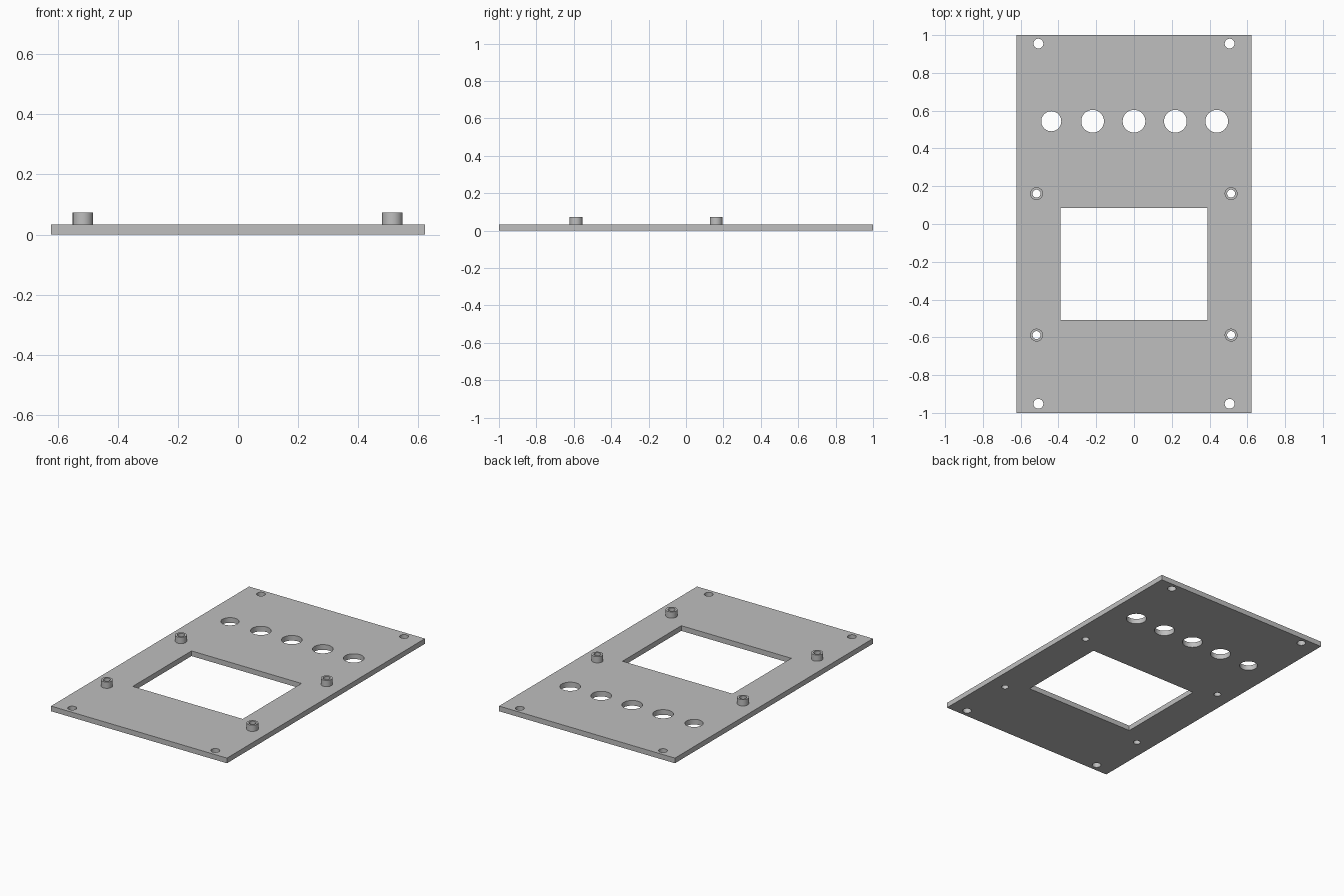
import bpy
import bmesh
from mathutils import Matrix, Vector

cube = bpy.data.objects.get("Cube")
if cube:
    bpy.data.objects.remove(cube, do_unlink=True)

THICK = 0.033
TOP = 0.073
HALF_WIDTH = 0.622

grey = bpy.data.materials.new("light grey plastic")
grey.use_nodes = True
colour = (0.52, 0.52, 0.52, 1)
grey.diffuse_color = colour
grey.node_tree.nodes["Principled BSDF"].inputs["Base Color"].default_value = colour


def add_box(bm, x0, x1, y0, y1, z0, z1):
    size = Matrix.Diagonal((x1 - x0, y1 - y0, z1 - z0, 1))
    centre = Vector(((x0 + x1) / 2, (y0 + y1) / 2, (z0 + z1) / 2))
    bmesh.ops.create_cube(bm, size=1, matrix=Matrix.Translation(centre) @ size)


def add_cylinder(bm, x, y, radius, z0, z1):
    bmesh.ops.create_cone(bm, cap_ends=True, segments=48, radius1=radius,
                          radius2=radius, depth=z1 - z0,
                          matrix=Matrix.Translation((x, y, (z0 + z1) / 2)))


def make_object(name, bm):
    mesh = bpy.data.meshes.new(name)
    bm.to_mesh(mesh)
    bm.free()
    mesh.materials.append(grey)
    obj = bpy.data.objects.new(name, mesh)
    bpy.context.collection.objects.link(obj)
    return obj


def cut_and_smooth(obj, cutter):
    bpy.ops.object.select_all(action="DESELECT")
    obj.select_set(True)
    bpy.context.view_layer.objects.active = obj
    mod = obj.modifiers.new("openings", "BOOLEAN")
    mod.operation = "DIFFERENCE"
    mod.solver = "EXACT"
    mod.object = cutter
    bpy.ops.object.modifier_apply(modifier=mod.name)
    bpy.ops.object.shade_smooth_by_angle()


# Hole layout
standoffs = [(x, y) for x in (-0.516, 0.514) for y in (-0.588, 0.161)]
corners = [(x, y) for x in (-0.506, 0.506) for y in (-0.952, 0.955)]

# Cutter holding every opening: window, control holes, screw holes, bores
bm = bmesh.new()
add_box(bm, -0.389, 0.389, -0.508, 0.086, -0.1, 0.2)
for i in range(-2, 3):
    add_cylinder(bm, i * 0.219, 0.544, 0.053 if i == -2 else 0.06, -0.1, 0.2)
for x, y in corners:
    add_cylinder(bm, x, y, 0.026, -0.1, 0.2)
for x, y in standoffs:
    add_cylinder(bm, x, y, 0.021, -0.1, 0.2)
cutter = make_object("opening_cutter", bm)
cutter.hide_render = True

# Flat panel
bm = bmesh.new()
add_box(bm, -HALF_WIDTH, HALF_WIDTH, -1, 1, 0, THICK)
cut_and_smooth(make_object("panel", bm), cutter)

# Hollow standoffs on the upper face
for x, y in standoffs:
    bm = bmesh.new()
    add_cylinder(bm, x, y, 0.034, THICK, TOP)
    name = ("front" if y < 0 else "back") + ("_left" if x > 0 else "_right")
    cut_and_smooth(make_object(name + "_standoff", bm), cutter)

bpy.data.objects.remove(cutter, do_unlink=True)
